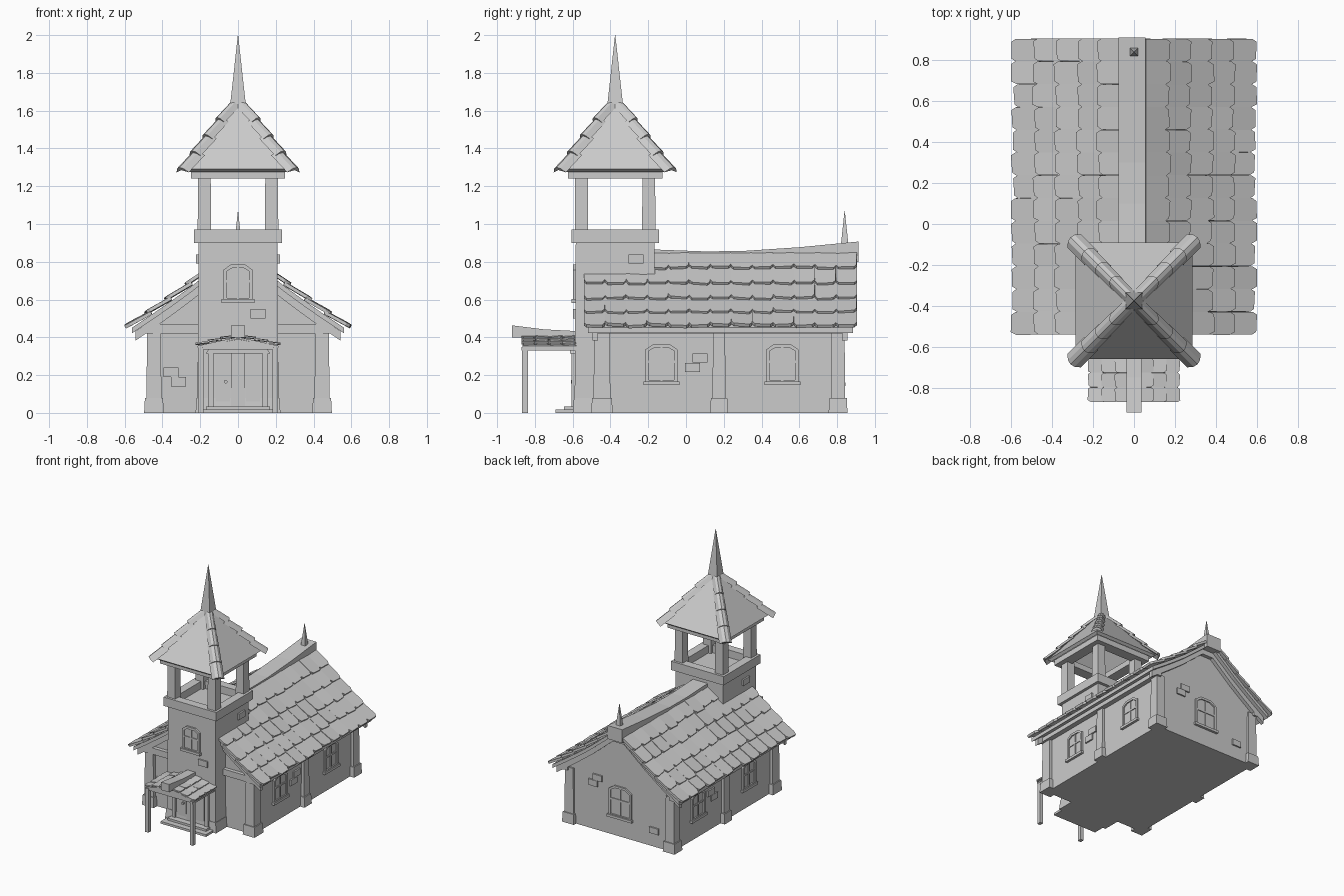
import bpy, bmesh, math, random
from mathutils import Matrix, Vector

random.seed(4)
cube = bpy.data.objects.get("Cube")
if cube:
    bpy.data.objects.remove(cube)

GREY = (0.6, 0.6, 0.6, 1)
stone = bpy.data.materials.new("plain_grey")
stone.use_nodes = True
stone.diffuse_color = GREY
stone.node_tree.nodes["Principled BSDF"].inputs["Base Color"].default_value = GREY
TY = -0.375                      # tower centre
SIDES = (-1, 1)


def finish(name, bm):
    bmesh.ops.recalc_face_normals(bm, faces=bm.faces)
    mesh = bpy.data.meshes.new(name)
    bm.to_mesh(mesh)
    bm.free()
    mesh.materials.append(stone)
    ob = bpy.data.objects.new(name, mesh)
    bpy.context.collection.objects.link(ob)


def prism(bm, outline, d0, d1, M=Matrix()):
    """Extrude a (u, v) outline along local y from d0 to d1."""
    a = [bm.verts.new(M @ Vector((u, d0, v))) for u, v in outline]
    b = [bm.verts.new(M @ Vector((u, d1, v))) for u, v in outline]
    bm.faces.new(a)
    bm.faces.new(b[::-1])
    for i in range(len(a)):
        j = (i + 1) % len(a)
        bm.faces.new((a[i], b[i], b[j], a[j]))


def rect(u0, u1, v0, v1):
    return [(u0, v0), (u1, v0), (u1, v1), (u0, v1)]


def post(bm, x, y, hx, hy, z0, z1, top=1.0):
    """Box on a footprint centre, tapered towards its top."""
    rings = [[bm.verts.new((x + sx * hx * s, y + sy * hy * s, z))
              for sx, sy in ((-1, -1), (1, -1), (1, 1), (-1, 1))]
             for z, s in ((z0, 1), (z1, top))]
    bm.faces.new(rings[0][::-1])
    bm.faces.new(rings[1])
    for i in range(4):
        j = (i + 1) % 4
        bm.faces.new((rings[0][i], rings[0][j], rings[1][j], rings[1][i]))


def ring(bm, half, inner, z0, z1):
    """Square frame around the tower axis."""
    mid, t = (half + inner) / 2, (half - inner) / 2
    for s in SIDES:
        post(bm, 0, TY + s * mid, half, t, z0, z1)
        post(bm, s * mid, TY, t, inner, z0, z1)


def wall(x, y, angle):
    return Matrix.Translation((x, y, 0)) @ Matrix.Rotation(math.radians(angle), 4, 'Z')


def basis(u, n, v, origin):
    return Matrix.Translation(origin) @ Matrix((u, n, v)).transposed().to_4x4()


def tile(bm, top, foot, across, width, thick, lift):
    """Shingle with a clipped foot, running from top to foot and lifted at the foot."""
    along = (foot - top).normalized()
    n = across.cross(along).normalized()
    n = n if n.z > 0 else -n
    foot = foot + n * lift
    v = (foot - top).normalized()
    length = (foot - top).length
    n = across.cross(v).normalized()
    n = n if n.z > 0 else -n
    w = width / 2
    out = [(-w, 0), (w, 0), (w, length * 0.85), (w * 0.75, length),
           (-w * 0.75, length * random.uniform(0.95, 1.02)), (-w, length * 0.82)]
    prism(bm, out, 0, thick, basis(across, n, v, top))


# Nave walls with gables
bm = bmesh.new()
prism(bm, [(-0.46, 0), (0.46, 0), (0.46, 0.46), (0, 0.81), (-0.46, 0.46)], -0.46, 0.825)
finish("nave_walls", bm)

# Buttresses with flared bases
bm = bmesh.new()
for s in SIDES:
    for y, h in ((-0.445, 0.045), (0.175, 0.035), (0.805, 0.038)):
        post(bm, s * 0.445, y, 0.04, h, 0.07, 0.44, 0.9)
        post(bm, s * 0.445, y, 0.052, h + 0.012, 0, 0.08, 0.92)
finish("buttresses", bm)

# Eave and gable beams
bm = bmesh.new()
for s in SIDES:
    post(bm, s * 0.475, 0.18, 0.025, 0.675, 0.42, 0.455)
post(bm, 0, -0.47, 0.48, 0.02, 0.42, 0.47)
finish("wall_beams", bm)

# Main roof: deck, barge boards, shingles
PROFILE = [(0.05, 0.83), (0.14, 0.757), (0.24, 0.675), (0.35, 0.595), (0.455, 0.522), (0.56, 0.452)]
full = [(-x, z) for x, z in PROFILE[::-1]] + PROFILE


def band(a, b, end):
    line = [(x * end, z) for x, z in full]
    return [(x, z + a) for x, z in line] + [(x, z + b) for x, z in line[::-1]]


bm = bmesh.new()
prism(bm, band(0, -0.03, 1), -0.52, 0.885)
finish("roof_deck", bm)
bm = bmesh.new()
for y in (-0.495, 0.825):
    prism(bm, band(-0.02, -0.07, 0.97), y, y + 0.03)
finish("barge_boards", bm)

bm = bmesh.new()
COLS, Y0, Y1 = 13, -0.54, 0.905
pitch = (Y1 - Y0) / COLS
for s in SIDES:
    for row in range(5):
        (xa, za), (xb, zb) = PROFILE[row], PROFILE[row + 1]
        for c in range(COLS):
            y = Y0 + (c + 0.5) * pitch
            if row < 1 and y < -0.2:
                continue
            j = random.uniform(0, 0.012)
            top = Vector((s * xa, y, za + 0.002))
            foot = Vector((s * (xb + 0.012 + j), y, zb - 0.008 - j * 0.7))
            across = Vector((0, 1, random.uniform(-0.06, 0.06))).normalized()
            tile(bm, top, foot, across, pitch * 1.0, 0.018, 0.016)
finish("roof_shingles", bm)

# Sagging ridge beam and rear finial
bm = bmesh.new()
ridge = [(-0.17, 0.865), (0.1, 0.855), (0.3, 0.857), (0.6, 0.877), (0.912, 0.907)]
outline = ridge + [(y, 0.8) for y, z in ridge[::-1]]
prism(bm, outline, -0.055, 0.075, Matrix.Rotation(math.pi / 2, 4, 'Z'))
finish("ridge_beam", bm)
bm = bmesh.new()
post(bm, 0, 0.84, 0.02, 0.02, 0.89, 1.07, 0.03)
finish("rear_finial", bm)

# Bell tower
bm = bmesh.new()
post(bm, 0, TY, 0.215, 0.215, 0, 0.91, 0.97)
post(bm, 0, TY, 0.225, 0.225, 0, 0.08, 0.97)
finish("tower_walls", bm)
bm = bmesh.new()
ring(bm, 0.232, 0.165, 0.9, 0.97)
ring(bm, 0.25, 0.165, 1.24, 1.285)
finish("tower_frames", bm)
bm = bmesh.new()
for sx in SIDES:
    for sy in SIDES:
        post(bm, sx * 0.178, TY + sy * 0.178, 0.036, 0.036, 0.9, 1.25, 0.93)
finish("belfry_posts", bm)

# Tower roof shell, hip tiles and spire
bm = bmesh.new()
R, RZ, TOPZ = 0.285, 1.28, 1.645
corners = [(-1, -1), (1, -1), (1, 1), (-1, 1)]
rings = [[bm.verts.new((sx * h, TY + sy * h, z)) for sx, sy in corners]
         for h, z in ((0.015, 1.61), (R - 0.02, RZ - 0.005), (R, RZ + 0.01), (0.02, TOPZ))]
for r in range(4):
    for i in range(4):
        j, k = (i + 1) % 4, (r + 1) % 4
        bm.faces.new((rings[r][i], rings[r][j], rings[k][j], rings[k][i]))
finish("tower_roof", bm)

bm = bmesh.new()
STEPS = 4
for sx, sy in corners:
    a, b = Vector((sx * 0.02, TY + sy * 0.02, TOPZ)), Vector((sx * 0.285, TY + sy * 0.285, RZ + 0.012))
    v = (b - a).normalized()
    u = Vector((-sy, sx, 0)).normalized()
    n = u.cross(v)
    n = n if n.z > 0 else -n
    for i in range(STEPS):
        p, q = a.lerp(b, i / STEPS), a.lerp(b, (i + 1) / STEPS + 0.04) + n * 0.016
        d = (q - p).normalized()
        m = basis(u, d, n, p)
        w = 0.034 + 0.004 * i
        prism(bm, [(-w, -0.022), (-w * 0.5, 0.006), (0, 0.014), (w * 0.5, 0.006), (w, -0.022),
                   (0, -0.006)], 0, (q - p).length, m)
finish("hip_tiles", bm)
bm = bmesh.new()
post(bm, 0, TY, 0.041, 0.041, 1.635, 2.0, 0.02)
finish("spire", bm)

# Porch: posts, beams, roof, shingles, ridge
bm = bmesh.new()
for s in SIDES:
    post(bm, s * 0.197, -0.853, 0.014, 0.016, 0, 0.35)
    post(bm, s * 0.197, -0.72, 0.012, 0.15, 0.33, 0.35)
prism(bm, [(-0.21, 0.335), (0.21, 0.335), (0.21, 0.35), (0, 0.39), (-0.21, 0.35)], -0.862, -0.845)
finish("porch_frame", bm)
bm = bmesh.new()
prism(bm, [(-0.215, 0.345), (0, 0.392), (0.215, 0.345), (0.215, 0.355), (0, 0.402), (-0.215, 0.355)],
      -0.865, -0.58)
for s in SIDES:
    for row in range(3):
        for c in range(4):
            t0, t1 = row / 3, (row + 1) / 3
            y = -0.87 + (c + 0.5) * 0.072
            tile(bm, Vector((s * (0.02 + 0.195 * t0), y, 0.4 - 0.045 * t0)),
                 Vector((s * (0.027 + 0.195 * t1), y, 0.4 - 0.047 * t1)),
                 Vector((0, 1, random.uniform(-0.08, 0.08))).normalized(), 0.072, 0.009, 0.008)
finish("porch_roof", bm)
bm = bmesh.new()
prism(bm, [(-0.92, 0.4), (-0.58, 0.39), (-0.58, 0.433), (-0.75, 0.442), (-0.92, 0.463)], -0.036, 0.036,
      Matrix.Rotation(math.pi / 2, 4, 'Z'))
finish("porch_ridge", bm)

# Doorstep and door
bm = bmesh.new()
post(bm, 0, -0.64, 0.2, 0.05, 0, 0.018)
post(bm, 0, -0.615, 0.17, 0.03, 0, 0.035)
finish("doorstep", bm)
bm = bmesh.new()
front = wall(0, -0.585, 0)
for s in SIDES:
    prism(bm, rect(s * 0.145 - 0.015, s * 0.145 + 0.015, 0.02, 0.32), -0.022, 0.02, front)
prism(bm, [(-0.17, 0.315), (0.17, 0.315), (0.15, 0.345), (-0.15, 0.345)], -0.028, 0.02, front)
for i in range(3):
    x = -0.12 + i * 0.08
    prism(bm, rect(x + 0.002, x + 0.078, 0.03, 0.318), -0.01 - 0.002 * (i % 2), 0.02, front)
prism(bm, [(-0.065 + 0.01 * math.cos(k * math.pi / 4), 0.165 + 0.01 * math.sin(k * math.pi / 4))
           for k in range(8)], -0.025, 0, front)
finish("door", bm)


# Windows: arched frame, mullions and sill
def window(bm, M, w, z0, z1):
    h = z1 - z0
    t = 0.018

    def arch(o):
        a, top = w - o, z1 - o
        return [(-a, z0 + o), (-a, z1 - h * 0.14 - o * 0.4), (-a * 0.5, top), (a * 0.5, top),
                (a, z1 - h * 0.14 - o * 0.4), (a, z0 + o)]
    outer, inner = arch(0), arch(t)
    for i in range(6):
        j = (i + 1) % 6
        prism(bm, [outer[i], outer[j], inner[j], inner[i]], -0.012, 0.01, M)
    prism(bm, inner, -0.002, 0.01, M)
    prism(bm, rect(-0.006, 0.006, z0 + t, z1 - t), -0.008, 0, M)
    prism(bm, rect(-w + t, w - t, z0 + h * 0.52, z0 + h * 0.58), -0.008, 0, M)
    prism(bm, rect(-w - 0.01, w + 0.01, z0 - 0.008, z0 + 0.012), -0.02, 0.01, M)


bm = bmesh.new()
window(bm, wall(0, -0.587, 0), 0.077, 0.59, 0.785)
window(bm, wall(0, 0.825, 180), 0.1, 0.15, 0.4)
for s in SIDES:
    for y in (-0.13, 0.51):
        window(bm, wall(s * 0.46, y, s * 90), 0.085, 0.155, 0.365)
finish("windows", bm)

# Exposed bricks: wall position, height
bm = bmesh.new()
for x, y, angle, z in ((-0.355, -0.46, 0, 0.215), (-0.315, -0.46, 0, 0.165), (0.105, -0.585, 0, 0.525),
                       (0.46, 0.075, 90, 0.29), (0.46, 0.035, 90, 0.24), (0.21, -0.265, 90, 0.815),
                       (-0.46, 0.35, -90, 0.3), (-0.46, 0.31, -90, 0.25), (-0.21, -0.45, -90, 0.815),
                       (0.2, 0.825, 180, 0.42), (0.24, 0.825, 180, 0.37), (-0.3, 0.825, 180, 0.13)):
    prism(bm, rect(-0.04, 0.04, z - 0.024, z + 0.024), -0.012, 0.01, wall(x, y, angle))
finish("wall_bricks", bm)
